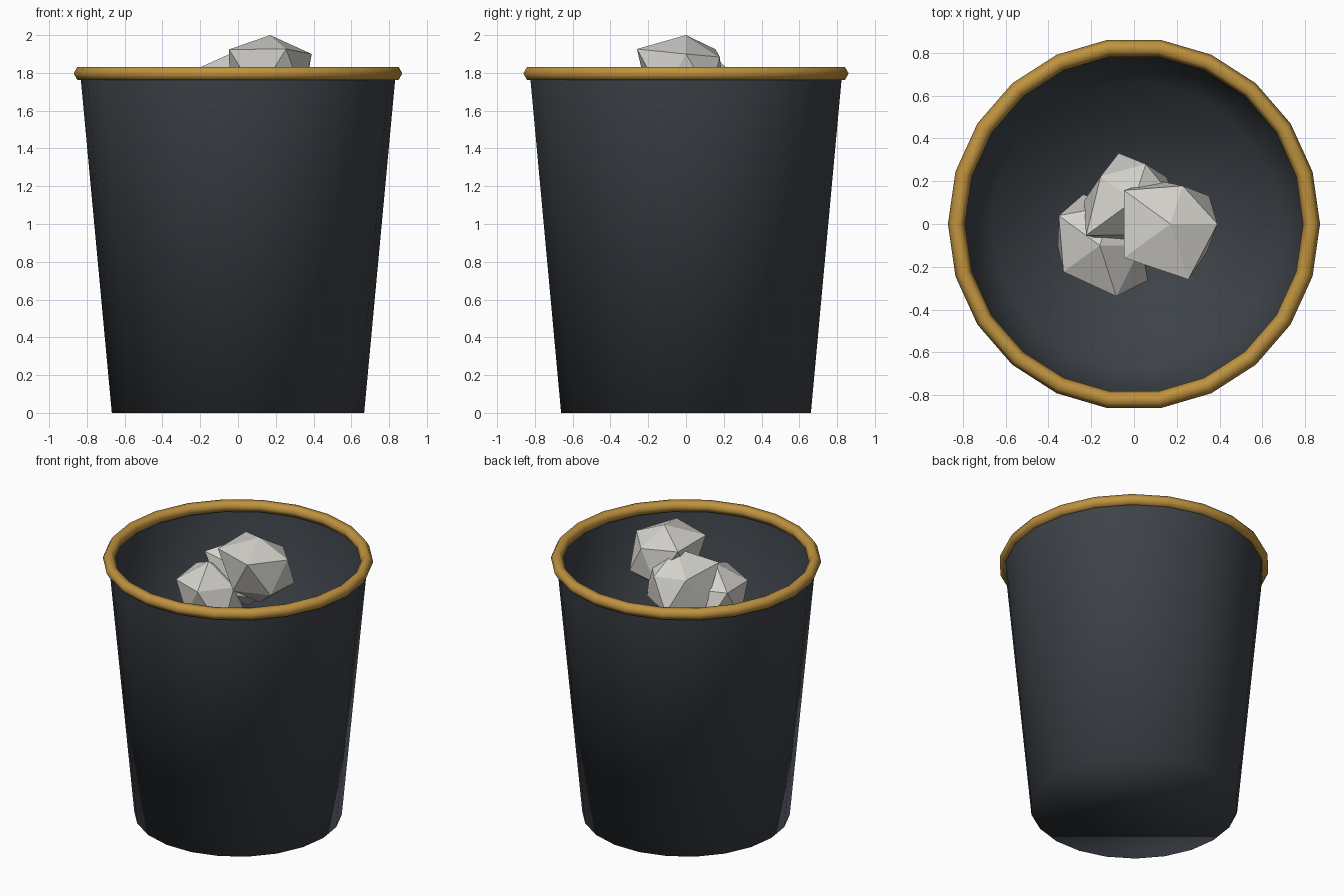
import bpy, bmesh, math
from mathutils import Matrix, Vector

cube = bpy.data.objects.get("Cube")
if cube:
    bpy.data.objects.remove(cube, do_unlink=True)

SIDES = 22
RIM_Z = 1.797


def material(name, rgb):
    mat = bpy.data.materials.new(name)
    mat.use_nodes = True
    mat.diffuse_color = (*rgb, 1)
    mat.node_tree.nodes["Principled BSDF"].inputs["Base Color"].default_value = (*rgb, 1)
    return mat


def add_object(name, bm, mat, smooth):
    mesh = bpy.data.meshes.new(name)
    for face in bm.faces:
        face.smooth = smooth
    bm.to_mesh(mesh)
    bm.free()
    mesh.materials.append(mat)
    obj = bpy.data.objects.new(name, mesh)
    bpy.context.collection.objects.link(obj)
    return obj


charcoal = material("charcoal", (0.047, 0.055, 0.065))
gold = material("gold", (0.52, 0.29, 0.05))
paper = material("paper", (0.66, 0.65, 0.61))

# Tapered bin: thin wall with a floor, open at the top
bm = bmesh.new()
bmesh.ops.create_cone(
    bm, cap_ends=True, segments=SIDES, radius1=0.668, radius2=0.835, depth=RIM_Z,
    matrix=Matrix.Translation((0, 0, RIM_Z / 2)) @ Matrix.Rotation(math.pi / 2, 4, "Z"))
lid = [f for f in bm.faces if all(v.co.z > 1 for v in f.verts)]
bmesh.ops.delete(bm, geom=lid, context="FACES_ONLY")
add_object("bin_body", bm, charcoal, True)

# Rolled rim
bpy.ops.mesh.primitive_torus_add(
    major_segments=SIDES, minor_segments=6, major_radius=0.83, minor_radius=0.04,
    location=(0, 0, RIM_Z))
rim = bpy.context.object
rim.name = "rim"
rim.data.materials.append(gold)
bpy.ops.object.shade_smooth()


# Crumpled paper: icosahedra with each corner pulled to its own distance
def around(v):
    angle = round(math.degrees(math.atan2(v.co.y, v.co.x))) % 360
    return (round(v.co.z, 2), angle)


def paper_ball(name, centre, bottom, lower, upper, top):
    bm = bmesh.new()
    bmesh.ops.create_icosphere(bm, subdivisions=1, radius=1)
    corners = sorted(bm.verts, key=around)
    for v, reach in zip(corners, [bottom, *lower, *upper, top]):
        v.co = Vector(centre) + v.co.normalized() * reach
    add_object(name, bm, paper, False)


paper_ball("paper_ball_top", (0.17, 0, 1.79), 0.25,
           (0.25, 0.24, 0.24, 0.24, 0.24), (0.246, 0.21, 0.30, 0.30, 0.305), 0.21)
paper_ball("paper_ball_front", (-0.16, -0.10, 1.55), 0.25,
           (0.25, 0.28, 0.22, 0.20, 0.31), (0.22, 0.22, 0.265, 0.235, 0.28), 0.23)
paper_ball("paper_ball_back", (0, 0.11, 1.68), 0.25,
           (0.21, 0.26, 0.26, 0.24, 0.24), (0.22, 0.20, 0.215, 0.31, 0.19), 0.24)
